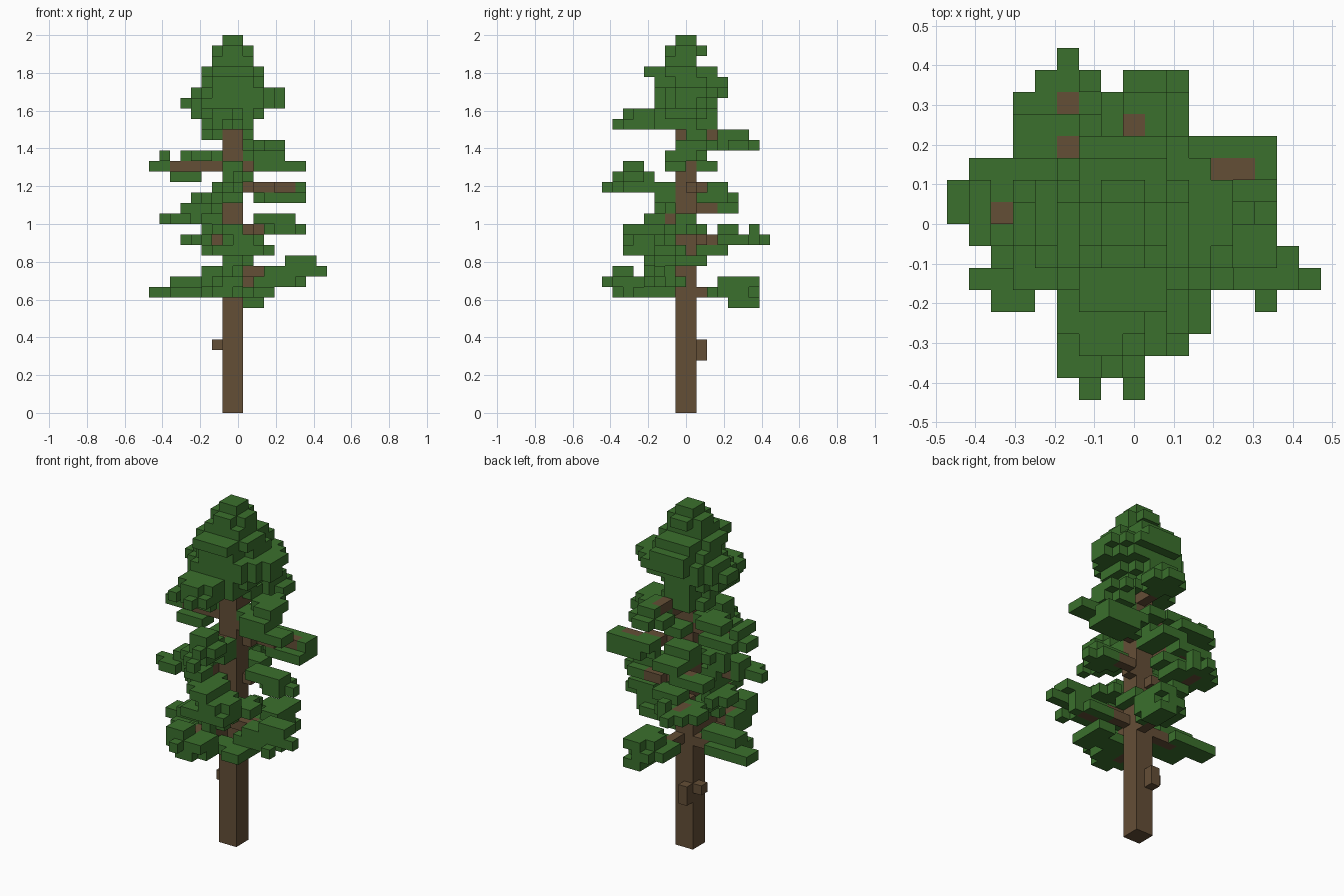
import bpy, bmesh, random
from mathutils import Vector

random.seed(4)
cube = bpy.data.objects.get("Cube")
if cube:
    bpy.data.objects.remove(cube, do_unlink=True)

UNIT = 2 / 36                                   # edge of one block
ORIGIN = Vector((-8.5, -8, 0)) * UNIT           # corner of the block grid
SIDES = [Vector(d) for d in ((1, 0, 0), (-1, 0, 0), (0, 1, 0),
                             (0, -1, 0), (0, 0, 1), (0, 0, -1))]


def material(name, colour):
    mat = bpy.data.materials.new(name)
    mat.use_nodes = True
    mat.diffuse_color = colour
    mat.node_tree.nodes["Principled BSDF"].inputs["Base Color"].default_value = colour
    return mat


def box(i0, i1, j0, j1, k0, k1):
    return {(i, j, k) for i in range(i0, i1 + 1)
            for j in range(j0, j1 + 1) for k in range(k0, k1 + 1)}


def pad(k, i0, i1, j0, j1):
    """Flat clump of leaves, with some corners missing."""
    cells = box(i0, i1, j0, j1, k, k)
    if min(i1 - i0, j1 - j0) >= 2:
        for corner in ((i0, j0, k), (i0, j1, k), (i1, j0, k), (i1, j1, k)):
            if random.random() < 0.7:
                cells.discard(corner)
    return cells


def disc(k, i0, i1, j0, j1):
    """Rounded crown layer."""
    ci, cj = (i0 + i1) / 2, (j0 + j1) / 2
    ri, rj = (i1 - i0) / 2 + 0.5, (j1 - j0) / 2 + 0.5
    return {(i, j, k) for i, j, k in box(i0, i1, j0, j1, k, k)
            if ((i - ci) / ri) ** 2 + ((j - cj) / rj) ** 2 < 1.02}


def limb(tip):
    """Row of wood blocks stepping from the trunk to the tip."""
    start = Vector((7 if tip[0] < 8 else 8, 7 if tip[1] < 8 else 8, tip[2]))
    end = Vector(tip)
    steps = int(max(abs(c) for c in end - start))
    return {tuple(round(c) for c in start.lerp(end, s / steps))
            for s in range(steps + 1)}


def build(name, cells, solid, mat):
    """Mesh only the block faces that are open to the air."""
    bm = bmesh.new()
    for cell in sorted(cells):
        centre = Vector(cell) + Vector((0.5, 0.5, 0.5))
        for n in SIDES:
            if tuple(int(c) for c in Vector(cell) + n) in solid:
                continue
            u = Vector((n.y, n.z, n.x))
            v = n.cross(u)
            quad = [centre + (n + u * a + v * b) / 2
                    for a, b in ((-1, -1), (1, -1), (1, 1), (-1, 1))]
            bm.faces.new([bm.verts.new(ORIGIN + p * UNIT) for p in quad])
    bmesh.ops.remove_doubles(bm, verts=bm.verts, dist=UNIT / 100)
    mesh = bpy.data.meshes.new(name)
    bm.to_mesh(mesh)
    bm.free()
    mesh.materials.append(mat)
    obj = bpy.data.objects.new(name, mesh)
    bpy.context.collection.objects.link(obj)


# Leaf pads: level, then x range and y range in blocks
low_pads = [
    (10, 9, 10, 12, 14), (11, 7, 10, 10, 14), (12, 8, 10, 11, 14),
    (11, 0, 4, 8, 9), (11, 2, 6, 6, 8), (12, 2, 5, 7, 8),
    (11, 5, 8, 1, 5), (12, 5, 8, 1, 4), (12, 6, 6, 0, 0), (13, 5, 6, 1, 2),
    (11, 9, 11, 3, 6), (12, 10, 14, 5, 7), (12, 14, 14, 4, 4),
    (13, 11, 14, 5, 6), (13, 15, 16, 5, 5), (14, 13, 15, 5, 6),
    (13, 6, 8, 4, 6), (14, 7, 9, 4, 6), (14, 9, 9, 7, 9)]
middle_pads = [
    (15, 6, 10, 2, 6), (16, 7, 10, 2, 5), (17, 6, 8, 2, 6), (15, 9, 11, 4, 7),
    (15, 5, 6, 6, 11), (16, 3, 7, 11, 14), (16, 5, 5, 15, 15),
    (17, 6, 8, 11, 12), (17, 6, 6, 14, 14), (16, 3, 5, 6, 9),
    (17, 11, 14, 7, 9), (18, 10, 13, 7, 8), (17, 5, 6, 5, 8),
    (18, 2, 4, 4, 6), (18, 1, 1, 5, 5), (18, 5, 6, 4, 7),
    (19, 3, 6, 5, 7), (19, 3, 6, 11, 12), (20, 4, 6, 6, 8)]
upper_pads = [
    (20, 6, 8, 9, 12), (20, 10, 14, 9, 11), (21, 10, 14, 10, 11),
    (21, 6, 8, 1, 6), (21, 8, 8, 0, 0), (22, 7, 9, 1, 4), (23, 7, 8, 2, 3),
    (20, 7, 8, 5, 6), (21, 6, 8, 9, 10), (22, 2, 4, 7, 8),
    (23, 0, 4, 8, 9), (23, 1, 4, 10, 10), (24, 1, 1, 7, 9), (24, 3, 6, 7, 9),
    (23, 10, 14, 6, 7), (24, 9, 12, 6, 9), (25, 10, 12, 7, 10),
    (23, 7, 8, 9, 10), (25, 7, 10, 11, 14), (26, 8, 9, 11, 13)]
crown_discs = [
    (26, 5, 9, 7, 10), (27, 5, 9, 3, 10), (28, 4, 10, 4, 10),
    (29, 3, 12, 5, 10), (30, 4, 12, 5, 11), (31, 5, 10, 5, 11),
    (32, 5, 10, 4, 10), (33, 6, 9, 6, 8), (34, 6, 9, 6, 9), (35, 7, 8, 7, 8)]
crown_pads = [(27, 6, 8, 1, 4), (28, 5, 8, 2, 4), (27, 5, 6, 4, 6)]

foliage = set()
for p in low_pads + middle_pads + upper_pads + crown_pads:
    foliage |= pad(*p)
for d in crown_discs:
    foliage |= disc(*d)

# Trunk with two broken stubs
trunk = box(7, 8, 7, 8, 0, 32) | box(7, 7, 9, 9, 5, 6) | {(6, 8, 6)}

# Branches
tips = [(9, 13, 11), (4, 8, 11), (6, 3, 11), (6, 2, 12), (13, 6, 12), (10, 6, 13),
        (5, 13, 16), (6, 4, 15), (11, 9, 17), (3, 5, 18), (5, 11, 19), (13, 10, 21),
        (7, 3, 21), (2, 8, 23), (10, 7, 23), (8, 12, 26), (7, 4, 27), (8, 10, 25)]
branches = set()
for tip in tips:
    branches |= limb(tip)
branches -= trunk
foliage -= trunk | branches
solid = trunk | branches | foliage

bark = material("bark_brown", (0.127, 0.077, 0.037, 1))
leaf = material("leaf_green", (0.043, 0.162, 0.026, 1))
build("trunk", trunk, solid, bark)
build("branches", branches, solid, bark)
build("foliage", foliage, solid, leaf)
